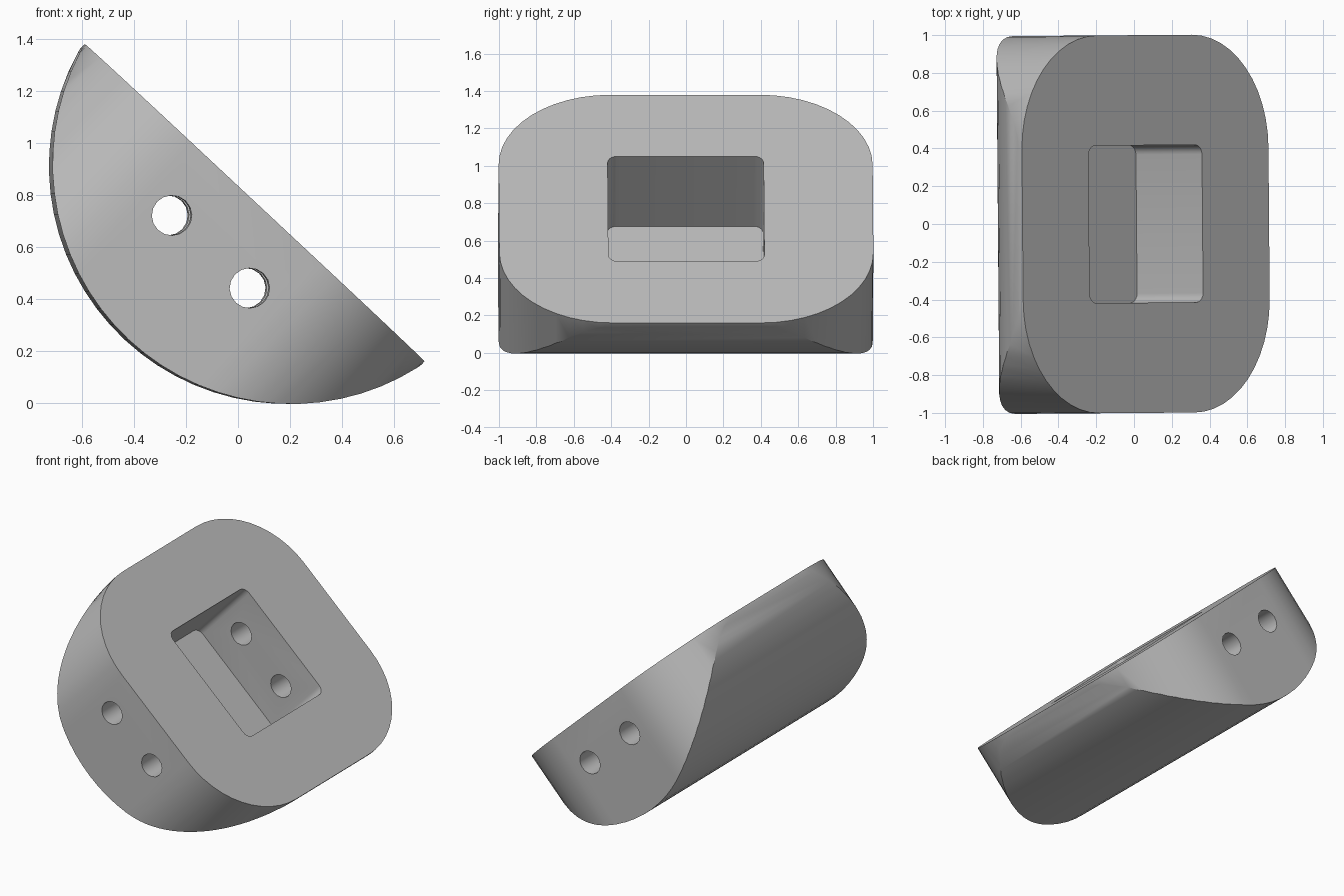
import bpy
import bmesh
from math import sin, cos, pi, radians
from mathutils import Matrix

cube = bpy.data.objects.get("Cube")
if cube:
    bpy.data.objects.remove(cube)

grey = bpy.data.materials.new("plain grey")
grey.use_nodes = True
colour = (0.5, 0.5, 0.5, 1)
grey.diffuse_color = colour
grey.node_tree.nodes["Principled BSDF"].inputs["Base Color"].default_value = colour


def add_object(name, bm):
    bmesh.ops.recalc_face_normals(bm, faces=bm.faces)
    mesh = bpy.data.meshes.new(name)
    bm.to_mesh(mesh)
    bm.free()
    mesh.materials.append(grey)
    obj = bpy.data.objects.new(name, mesh)
    bpy.context.collection.objects.link(obj)
    return obj


def rounded_prism(name, half_x, half_y, rx, ry, low, high, steps):
    """Rounded rectangle extruded from z = low to z = high."""
    bm = bmesh.new()
    ring = []
    for q, (sx, sy) in enumerate([(1, 1), (-1, 1), (-1, -1), (1, -1)]):
        for i in range(steps + 1):
            a = (q + i / steps) * pi / 2
            ring.append(bm.verts.new((sx * (half_x - rx) + rx * cos(a),
                                      sy * (half_y - ry) + ry * sin(a), low)))
    base = bm.faces.new(ring)
    top = bmesh.ops.extrude_face_region(bm, geom=[base])["geom"]
    verts = [v for v in top if isinstance(v, bmesh.types.BMVert)]
    bmesh.ops.translate(bm, verts=verts, vec=(0, 0, high - low))
    return add_object(name, bm)


def cross_cylinder(name, x, z, radius, sides):
    """Cylinder running along y."""
    bm = bmesh.new()
    bmesh.ops.create_cone(bm, cap_ends=True, segments=sides, radius1=radius,
                          radius2=radius, depth=3,
                          matrix=Matrix.Translation((x, 0, z)) @ Matrix.Rotation(pi / 2, 4, 'X'))
    return add_object(name, bm)


def combine(target, tool, operation):
    mod = target.modifiers.new("cut", 'BOOLEAN')
    mod.operation = operation
    mod.solver = 'EXACT'
    mod.object = tool
    tool.hide_render = True
    bpy.context.view_layer.objects.active = target
    bpy.ops.object.modifier_apply(modifier=mod.name)
    bpy.data.objects.remove(tool)


# Rounded block trimmed to a round belly
body = rounded_prism("rounded_body", 0.893, 1.0, 0.55, 0.6, -1.0, 0.0, 12)
combine(body, cross_cylinder("belly_trim", 0, 0.2, 0.92, 72), 'INTERSECT')

# Square pocket in the flat face
combine(body, rounded_prism("pocket_cutter", 0.411, 0.417, 0.05, 0.05, -0.512, 0.2, 5), 'DIFFERENCE')

# Two pin holes right through
for side in (-1, 1):
    combine(body, cross_cylinder("pin_hole_cutter", side * 0.205, -0.257, 0.077, 16), 'DIFFERENCE')

# Lean the flat face and rest the belly on the ground
body.matrix_world = (Matrix.Translation((0.0625, 0, 0.77))
                     @ Matrix.Rotation(radians(0.45), 4, 'Z')
                     @ Matrix.Rotation(radians(43.05), 4, 'Y'))

bpy.ops.object.select_all(action='DESELECT')
body.select_set(True)
bpy.context.view_layer.objects.active = body
bpy.ops.object.shade_smooth_by_angle(angle=radians(30))
